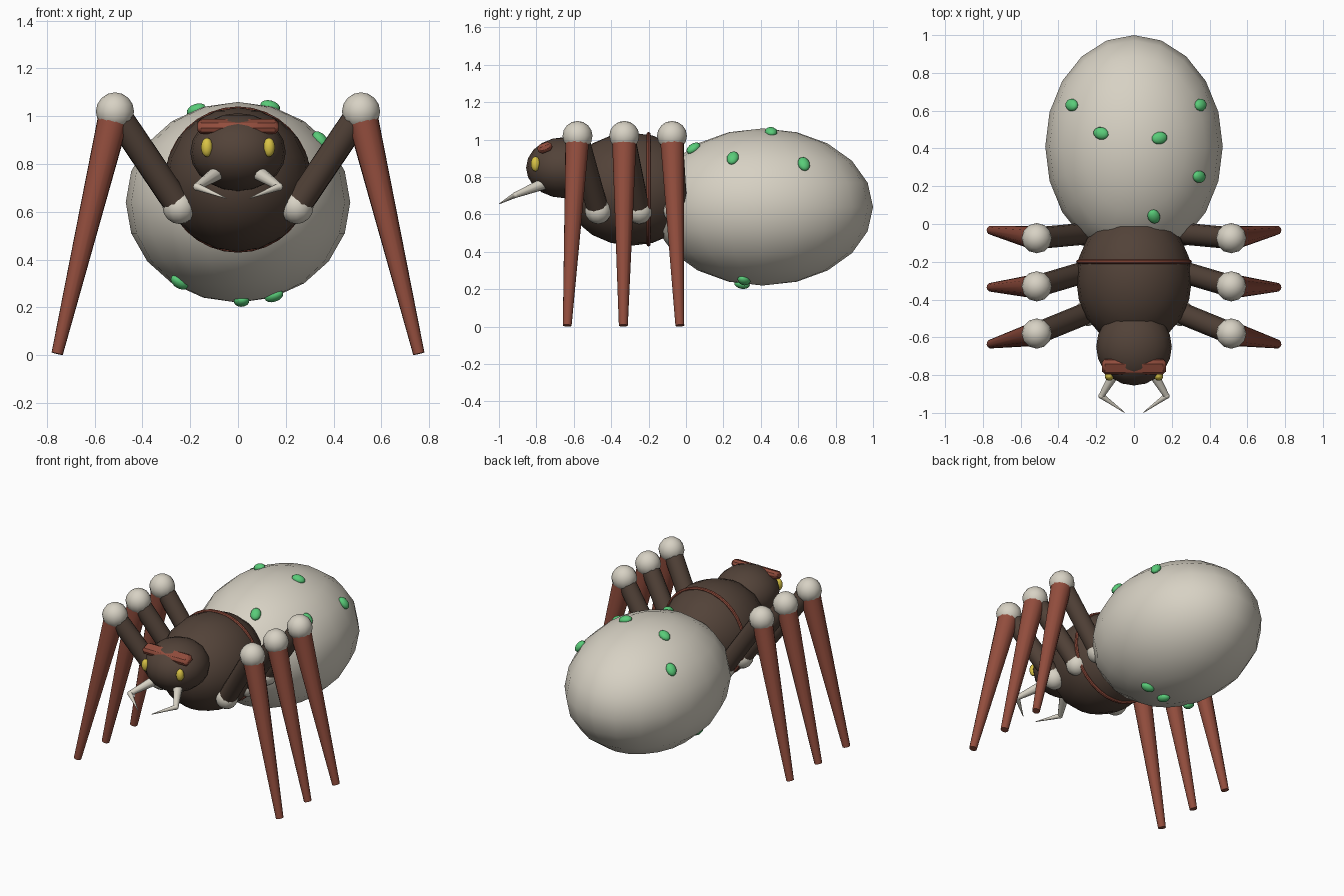
import bpy
import math
from mathutils import Vector

if "Cube" in bpy.data.objects:
    bpy.data.objects.remove(bpy.data.objects["Cube"], do_unlink=True)


def material(name, rgb):
    m = bpy.data.materials.new(name)
    m.use_nodes = True
    m.diffuse_color = (*rgb, 1)
    m.node_tree.nodes["Principled BSDF"].inputs["Base Color"].default_value = (*rgb, 1)
    return m


BROWN = material("dark_brown", (0.085, 0.055, 0.04))
CREAM = material("cream", (0.68, 0.64, 0.55))
RUST = material("rust_red", (0.29, 0.075, 0.047))
GREEN = material("green", (0.1, 0.6, 0.19))
YELLOW = material("yellow", (0.7, 0.55, 0.06))


def finish(name, mat, angle=40):
    ob = bpy.context.object
    ob.name = name
    ob.data.materials.append(mat)
    bpy.ops.object.shade_smooth_by_angle(angle=math.radians(angle))
    return ob


def ellipsoid(name, mat, centre, radii, segs=20, rings=10):
    bpy.ops.mesh.primitive_uv_sphere_add(segments=segs, ring_count=rings, location=centre)
    bpy.context.object.scale = radii
    return finish(name, mat, 60)


def limb(name, mat, a, b, r1, r2, sides=12):
    a, b = Vector(a), Vector(b)
    bpy.ops.mesh.primitive_cone_add(vertices=sides, radius1=r1, radius2=r2,
                                    depth=(b - a).length, location=(a + b) / 2)
    bpy.context.object.rotation_euler = (b - a).to_track_quat('Z', 'Y').to_euler()
    return finish(name, mat)


# Body
C, R = Vector((0, 0.41, 0.64)), Vector((0.47, 0.59, 0.42))
ellipsoid("abdomen", CREAM, C, R)
ellipsoid("thorax", BROWN, (0, -0.29, 0.735), (0.307, 0.36, 0.302))
ellipsoid("head", BROWN, (0, -0.65, 0.85), (0.2, 0.205, 0.163))

# Thin band round the thorax
bpy.ops.mesh.primitive_torus_add(location=(0, -0.2, 0.735), rotation=(math.pi / 2, 0, 0),
                                 major_radius=0.295, minor_radius=0.011,
                                 major_segments=32, minor_segments=8)
finish("thorax_band", RUST)

# Brow ridge
bpy.ops.mesh.primitive_cube_add(size=1, location=(0, -0.755, 0.957),
                                rotation=(math.radians(22), 0, 0))
brow = bpy.context.object
brow.scale = (0.34, 0.08, 0.05)
bpy.ops.object.transform_apply(location=False, rotation=False, scale=True)
bevel = brow.modifiers.new("bevel", 'BEVEL')
bevel.width, bevel.segments = 0.016, 1
finish("brow_ridge", RUST, 20)

# Abdomen spots: x, y, and top (1) or underside (-1)
spots = [(-0.33, 0.63, 1), (-0.175, 0.48, 1), (0.135, 0.455, 1), (0.352, 0.63, 1),
         (0.345, 0.25, 1), (0.105, 0.04, 1), (0.15, 0.31, -1), (0.015, 0.3, -1),
         (-0.245, 0.23, -1)]
for i, (x, y, side) in enumerate(spots):
    u, v = (x - C.x) / R.x, (y - C.y) / R.y
    w = side * math.sqrt(1 - u * u - v * v)
    normal = Vector((u / R.x, v / R.y, w / R.z))
    spot = ellipsoid(f"abdomen_spot_{i + 1}", GREEN, (x, y, C.z + w * R.z),
                     (0.033, 0.043, 0.025), 12, 8)
    spot.rotation_euler = normal.to_track_quat('Z', 'Y').to_euler()

# Paired parts: eyes, fangs and three legs on each side
legs = [("front", -0.47, -0.58, -0.635), ("middle", -0.25, -0.33, -0.335),
        ("rear", -0.05, -0.075, -0.033)]
for s, label in ((1, "left"), (-1, "right")):
    ellipsoid(f"{label}_eye", YELLOW, (s * 0.13, -0.805, 0.87), (0.025, 0.025, 0.04), 12, 8)
    elbow = (s * 0.172, -0.91, 0.705)
    limb(f"{label}_fang_base", CREAM, (s * 0.06, -0.72, 0.78), elbow, 0.036, 0.016, 10)
    ellipsoid(f"{label}_fang_joint", CREAM, elbow, (0.017,) * 3, 10, 6)
    limb(f"{label}_fang_tip", CREAM, elbow, (s * 0.05, -0.998, 0.657), 0.016, 0.002, 10)
    for place, hip_y, knee_y, foot_y in legs:
        name = f"{place}_{label}"
        hip = (s * 0.245, hip_y, 0.62)
        knee = (s * 0.515, knee_y, 1.02)
        foot = (s * 0.757, foot_y, 0.006)
        ellipsoid(f"{name}_hip", CREAM, hip, (0.071,) * 3, 12, 8)
        limb(f"{name}_thigh", BROWN, hip, knee, 0.058, 0.058)
        ellipsoid(f"{name}_knee", CREAM, knee, (0.08,) * 3, 12, 8)
        limb(f"{name}_shin", RUST, knee, foot, 0.066, 0.024)
